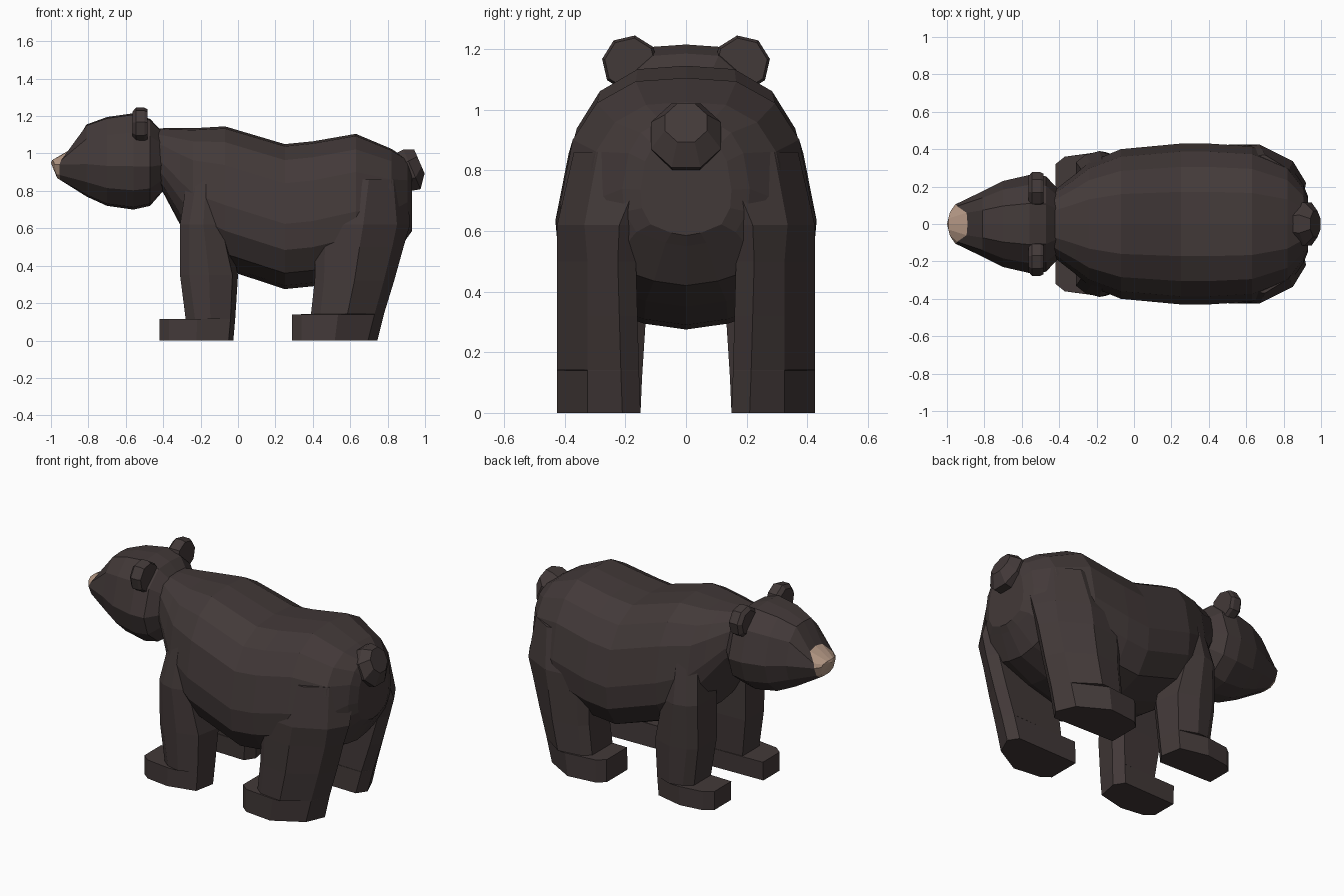
import bpy, bmesh, math
from mathutils import Vector

if "Cube" in bpy.data.objects:
    bpy.data.objects.remove(bpy.data.objects["Cube"])


def material(name, rgb):
    m = bpy.data.materials.new(name)
    m.diffuse_color = (*rgb, 1)
    m.use_nodes = True
    m.node_tree.nodes["Principled BSDF"].inputs["Base Color"].default_value = m.diffuse_color
    return m


FUR = material("dark brown fur", (0.055, 0.041, 0.040))
TAN = material("tan nose", (0.46, 0.315, 0.235))


def loft(name, rings, tip=None):
    """Skin equal-length rings; with a tip, the first band and its end are tan."""
    bm = bmesh.new()
    vs = [[bm.verts.new(p) for p in r] for r in rings]
    n = len(vs[0])
    for k, (a, b) in enumerate(zip(vs, vs[1:])):
        for i in range(n):
            j = (i + 1) % n
            f = bm.faces.new((a[i], a[j], b[j], b[i]))
            f.material_index = 1 if tip and k == 0 else 0
    bm.faces.new(vs[-1])
    if tip:
        t = bm.verts.new(tip)
        for i in range(n):
            bm.faces.new((vs[0][i], t, vs[0][(i + 1) % n])).material_index = 1
    else:
        bm.faces.new(vs[0])
    bmesh.ops.recalc_face_normals(bm, faces=bm.faces)
    me = bpy.data.meshes.new(name)
    bm.to_mesh(me)
    bm.free()
    me.materials.append(FUR)
    if tip:
        me.materials.append(TAN)
    ob = bpy.data.objects.new(name, me)
    bpy.context.collection.objects.link(ob)
    return ob


def mirrored(half):
    """Close a half ring (first and last points on y=0) across the middle."""
    return half + [(x, -y, z) for x, y, z in half[-2:0:-1]]


def section(profile, x, top, bottom, half_width):
    return mirrored([(x, y * half_width, bottom + z * (top - bottom)) for y, z in profile])


def octagon(centre, axis, r, phase=22.5):
    axis = Vector(axis).normalized()
    u = Vector((0, 1, 0))
    v = axis.cross(u)
    return [Vector(centre) + r * (math.cos(a) * u + math.sin(a) * v)
            for a in (math.radians(phase + k * 45) for k in range(8))]


# Body: sections along x (x, top, bottom, half width)
BODY = [(0, 1), (.40, .985), (.71, .89), (.90, .73), (1, .45), (.97, .27), (.78, .11), (.32, .025), (0, 0)]
body = [(-.46, 1.13, .86, .15), (-.40, 1.135, .79, .20), (-.31, 1.135, .62, .27),
        (-.24, 1.135, .50, .33), (-.07, 1.145, .38, .40), (.25, 1.05, .275, .43),
        (.40, 1.065, .29, .43), (.63, 1.105, .35, .415), (.82, 1.025, .42, .33),
        (.905, .97, .55, .21), (.93, .92, .585, .15)]
loft("body", [section(BODY, *s) for s in body])

# Head: tan nose pad and rim, then sections back to the neck
HEAD = [(0, 1), (.42, .985), (.80, .80), (1, .45), (.85, .20), (.45, .025), (0, 0)]
pad = mirrored([(-.993, 0, .965), (-.992, .03, .965), (-.985, .06, .955), (-.98, .07, .94),
                (-.972, .06, .89), (-.967, .03, .868), (-.967, 0, .868)])
rim = mirrored([(-.89, 0, 1.025), (-.895, .06, 1.015), (-.945, .095, .965), (-.955, .105, .94),
                (-.953, .08, .885), (-.95, .04, .858), (-.95, 0, .858)])
head = [(-.81, 1.155, .77, .175), (-.70, 1.195, .72, .23), (-.56, 1.215, .70, .262),
        (-.47, 1.185, .72, .255), (-.40, 1.11, .80, .18)]
loft("head", [pad, rim] + [section(HEAD, *s) for s in head], tip=(-1, 0, .95))

# Tail: short tilted octagonal stub
axis = (.92, 0, .4)
loft("tail", [octagon((.84, 0, .885), axis, .11), octagon((.93, 0, .915), axis, .125),
              octagon((.97, 0, .957), axis, .075)])


def leg_ring(side, z, x0, x1, y0, y1, cx, cy):
    """Leg outline: blunt front, heel cut back by cx, cy on the outer corner."""
    pts = [(x0, y0 + .01), (x0, y1 - .06), (x0 + .05, y1 - .02), (x0 + .5 * (x1 - x0), y1),
           (x1 - cx, y1 - cy), (x1, y0 + .06), (x1 - .04, y0)]
    return [(x, side * y, z) for x, y in pts]


# Leg rings: z, front x, back x, inner y, outer y, heel cut x and y
FRONT = [(0, -.42, -.025, .15, .38, .025, .04), (.115, -.42, -.015, .145, .38, .025, .04),
         (.116, -.28, -.015, .145, .38, .025, .04), (.35, -.31, .0, .13, .385, .03, .04),
         (.62, -.31, -.06, .13, .39, .03, .03), (.88, -.27, -.07, .10, .335, .03, .02)]
REAR = [(0, .29, .745, .15, .425, .05, .10), (.14, .29, .78, .155, .425, .05, .10),
        (.141, .39, .78, .155, .425, .05, .10), (.32, .41, .835, .16, .425, .055, .10),
        (.50, .415, .885, .165, .425, .06, .10), (.62, .42, .92, .16, .425, .07, .09),
        (.86, .50, .90, .06, .37, .07, .08)]

for side, label in ((-1, "right"), (1, "left")):
    loft("front_leg_" + label, [leg_ring(side, *r) for r in FRONT])
    loft("rear_leg_" + label, [leg_ring(side, *r) for r in REAR])
    # Ear: octagonal disc with bevelled rims
    loft("ear_" + label, [octagon((x, side * .184, 1.152), (1, 0, 0), r, 22.5 - side * 13)
                          for x, r in ((-.565, .072), (-.545, .094), (-.50, .094), (-.483, .085))])
